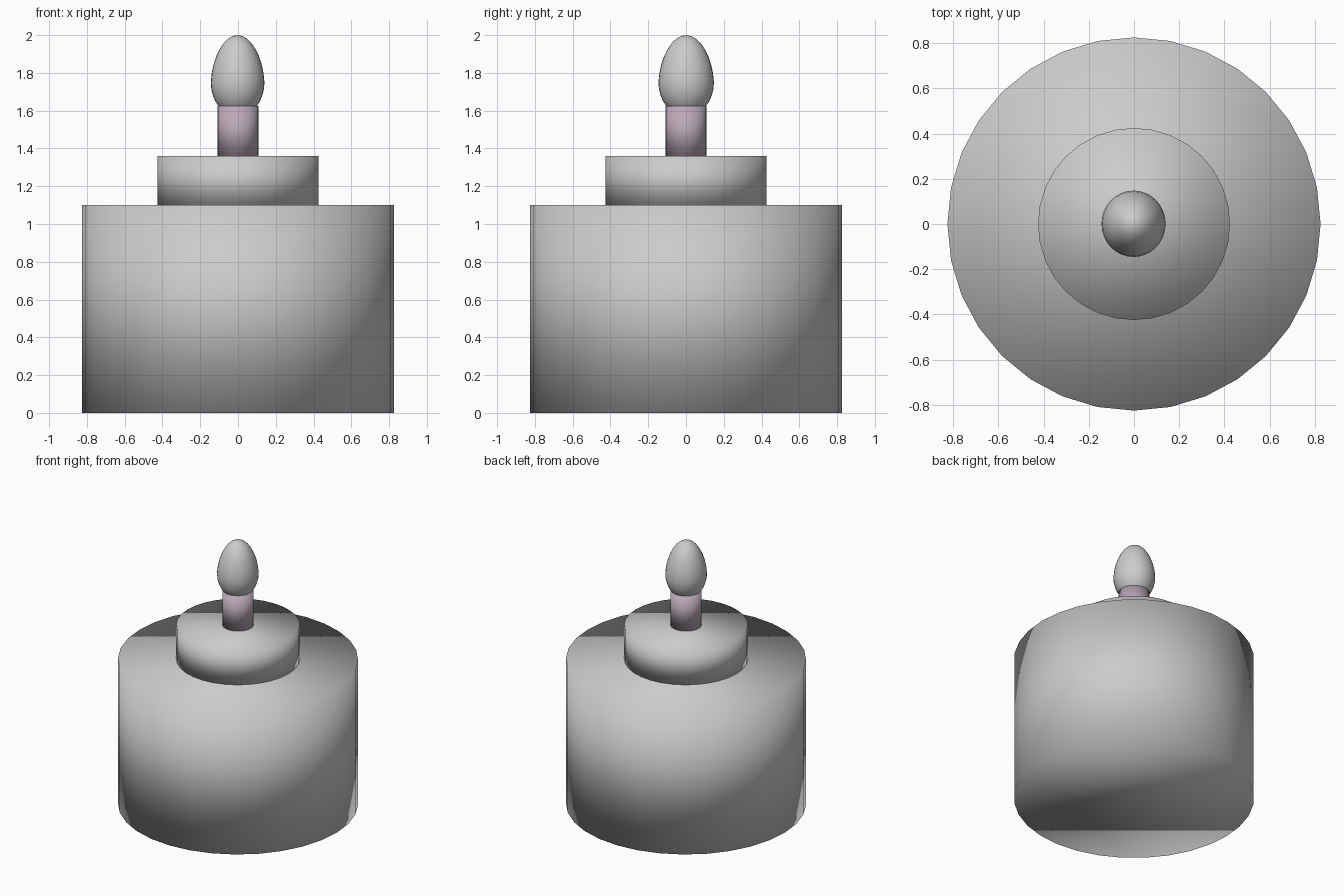
import bpy

if "Cube" in bpy.data.objects:
    bpy.data.objects.remove(bpy.data.objects["Cube"])


def smooth(obj):
    for p in obj.data.polygons:
        p.use_smooth = True


def cylinder(name, radius, z0, z1):
    bpy.ops.mesh.primitive_cylinder_add(
        vertices=32, radius=radius, depth=z1 - z0, location=(0, 0, (z0 + z1) / 2))
    obj = bpy.context.object
    obj.name = name
    smooth(obj)
    return obj


# Stacked round tiers
cylinder("body", 0.826, 0.0, 1.10)
cylinder("collar", 0.425, 1.10, 1.36)

# Tinted wick holder
stem = cylinder("stem", 0.108, 1.36, 1.626)
mat = bpy.data.materials.new("muted_mauve")
mat.diffuse_color = (0.5, 0.4, 0.48, 1)
mat.use_nodes = True
mat.node_tree.nodes["Principled BSDF"].inputs["Base Color"].default_value = mat.diffuse_color
stem.data.materials.append(mat)

# Egg-shaped flame, blunt below and drawn out above
bpy.ops.mesh.primitive_uv_sphere_add(segments=32, ring_count=16, radius=1)
flame = bpy.context.object
flame.name = "flame"
for v in flame.data.vertices:
    z = v.co.z
    taper = 1 - 0.08 * max(z, 0) if z > 0 else 1
    v.co.x = v.co.x * 0.142 * taper - 0.002
    v.co.y = v.co.y * 0.147 * taper + 0.001
    v.co.z = 1.75 + z * (0.25 if z > 0 else 0.18)
smooth(flame)
